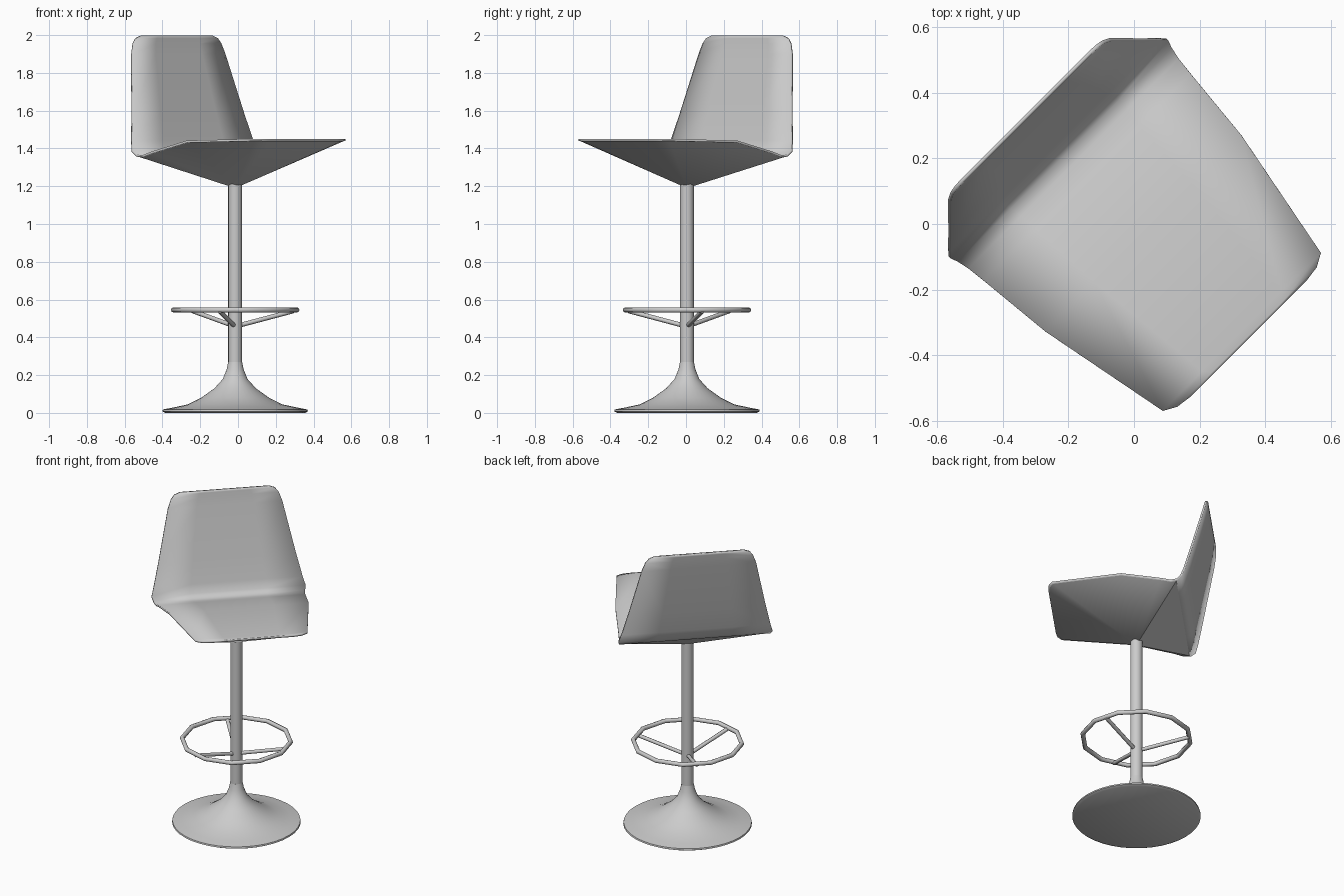
import bpy, bmesh, math
from mathutils import Vector, Matrix

if "Cube" in bpy.data.objects:
    bpy.data.objects.remove(bpy.data.objects["Cube"])

grey = bpy.data.materials.new("satin_grey")
grey.use_nodes = True
COLOUR = (0.6, 0.6, 0.6, 1)
grey.diffuse_color = COLOUR
grey.node_tree.nodes["Principled BSDF"].inputs["Base Color"].default_value = COLOUR

CENTRE = Vector((-0.015, 0.005, 0))
TURN = Matrix.Rotation(math.radians(-45), 4, "Z")  # seat faces a corner


def finish(name, bm, angle=35):
    bmesh.ops.recalc_face_normals(bm, faces=bm.faces)
    mesh = bpy.data.meshes.new(name)
    bm.to_mesh(mesh)
    bm.free()
    obj = bpy.data.objects.new(name, mesh)
    bpy.context.collection.objects.link(obj)
    mesh.materials.append(grey)
    bpy.ops.object.select_all(action="DESELECT")
    obj.select_set(True)
    bpy.context.view_layer.objects.active = obj
    bpy.ops.object.shade_smooth_by_angle(angle=math.radians(angle))
    return obj


def lathe(name, profile, sides):
    bm = bmesh.new()
    rings = []
    for r, z in profile:
        rings.append([bm.verts.new(CENTRE + Vector((r * math.cos(a), r * math.sin(a), z)))
                      for a in (math.tau * i / sides for i in range(sides))])
    for low, high in zip(rings, rings[1:]):
        for i in range(sides):
            j = (i + 1) % sides
            bm.faces.new((low[i], low[j], high[j], high[i]))
    bm.faces.new(rings[0])
    bm.faces.new(rings[-1])
    return finish(name, bm)


def rod(name, start, end, radius):
    bm = bmesh.new()
    axis = end - start
    place = Matrix.Translation((start + end) / 2) @ axis.to_track_quat("Z", "Y").to_matrix().to_4x4()
    bmesh.ops.create_cone(bm, cap_ends=True, segments=8, radius1=radius,
                          radius2=radius, depth=axis.length, matrix=place)
    return finish(name, bm, 50)


# Trumpet base and column
lathe("trumpet_base", [(0.37, 0), (0.385, 0.008), (0.383, 0.018), (0.33, 0.028), (0.25, 0.045),
                       (0.18, 0.08), (0.11, 0.13), (0.065, 0.18), (0.045, 0.23), (0.037, 0.27)], 40)
lathe("column", [(0.037, 0.2), (0.037, 1.23)], 16)

# Footrest ring and its three struts
RING_R, RING_Z = 0.326, 0.545
bm = bmesh.new()
loops = []
for i in range(12):
    a = math.tau * i / 12
    loops.append([bm.verts.new(CENTRE + Vector((math.cos(a) * (RING_R + 0.014 * math.cos(b)),
                                                math.sin(a) * (RING_R + 0.014 * math.cos(b)),
                                                RING_Z + 0.014 * math.sin(b))))
                  for b in (math.tau * k / 8 for k in range(8))])
for i in range(12):
    one, two = loops[i], loops[(i + 1) % 12]
    for k in range(8):
        m = (k + 1) % 8
        bm.faces.new((one[k], two[k], two[m], one[m]))
finish("footrest_ring", bm, 50)

for n, deg in enumerate((15, 135, 255)):
    out = Vector((math.cos(math.radians(deg)), math.sin(math.radians(deg)), 0))
    rod(f"footrest_strut_{n + 1}", CENTRE + out * 0.01 + Vector((0, 0, 0.46)),
        CENTRE + out * 0.318 + Vector((0, 0, RING_Z - 0.006)), 0.012)

# Seat and backrest shell: forward distance, height, half width
SEAT = [(0.492, 1.443, 0.25), (0.486, 1.444, 0.30), (0.464, 1.445, 0.34),
        (0.04, 1.436, 0.422), (-0.20, 1.378, 0.445), (-0.26, 1.359, 0.452)]
BACK = [(-0.30, 1.362, 0.46), (-0.325, 1.385, 0.468), (-0.342, 1.44, 0.452),
        (-0.375, 1.58, 0.418), (-0.447, 1.90, 0.347), (-0.457, 1.955, 0.327),
        (-0.461, 1.983, 0.305), (-0.463, 1.996, 0.27)]
bm = bmesh.new()
rows = [[bm.verts.new(TURN @ Vector((u, w * t, z))) for t in (-1, -0.5, 0, 0.5, 1)]
        for u, z, w in SEAT + BACK]
for a, b in zip(rows, rows[1:]):
    for k in range(4):
        bm.faces.new((a[k], a[k + 1], b[k + 1], b[k]))
shell = finish("seat_shell", bm, 40)
solid = shell.modifiers.new("thickness", "SOLIDIFY")
solid.thickness = 0.012
solid.offset = 0

# Tapered underside from the seat rim down to the column
bm = bmesh.new()
rim = [Vector((u, w, z)) for u, z, w in SEAT + BACK[:1]]
rim += [Vector((p.x, -p.y, p.z)) for p in reversed(rim)]
verts = [bm.verts.new(TURN @ (p * 0.998)) for p in rim]
tip = bm.verts.new(CENTRE + Vector((0, 0, 1.19)))
for i, v in enumerate(verts):
    bm.faces.new((v, verts[(i + 1) % len(verts)], tip))
finish("seat_underside", bm, 25)
